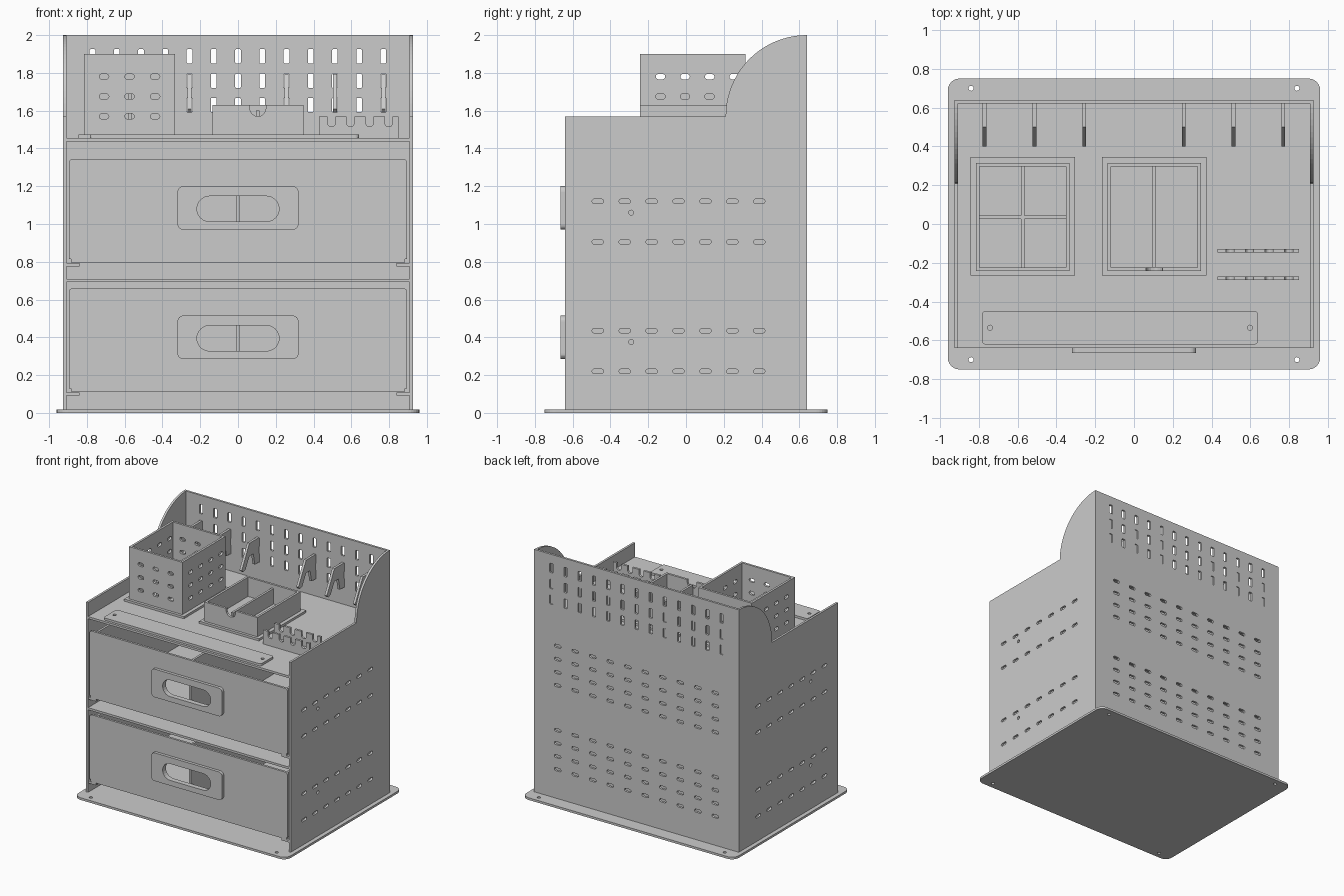
import bpy
from math import pi, cos, sin
from mathutils import Matrix

cube = bpy.data.objects.get("Cube")
if cube:
    bpy.data.objects.remove(cube, do_unlink=True)

T = 0.018  # sheet thickness

grey = bpy.data.materials.new("light grey")
grey.use_nodes = True
colour = (0.6, 0.6, 0.6, 1)
grey.diffuse_color = colour
grey.node_tree.nodes["Principled BSDF"].inputs["Base Color"].default_value = colour

# Sheet planes: columns are the directions of outline u, outline v and thickness
PLANES = {
    "XY": ((1, 0, 0), (0, 1, 0), (0, 0, 1)),
    "XZ": ((1, 0, 0), (0, 0, 1), (0, -1, 0)),
    "YZ": ((0, 1, 0), (0, 0, 1), (1, 0, 0)),
}


def rect(u0, u1, v0, v1):
    return [(u0, v0), (u1, v0), (u1, v1), (u0, v1)]


def rounded(u, v, w, h, r, steps=6):
    """Rounded rectangle about a centre; also makes pills and circles."""
    pts = []
    for k, (su, sv) in enumerate([(1, 1), (-1, 1), (-1, -1), (1, -1)]):
        for i in range(steps + 1):
            a = (k + i / steps) * pi / 2
            p = (u + su * (w / 2 - r) + r * cos(a), v + sv * (h / 2 - r) + r * sin(a))
            if not pts or abs(p[0] - pts[-1][0]) + abs(p[1] - pts[-1][1]) > 1e-5:
                pts.append(p)
    if abs(pts[0][0] - pts[-1][0]) + abs(pts[0][1] - pts[-1][1]) < 1e-5:
        pts.pop()
    return pts


def pill(u, v, w, h):
    return rounded(u, v, w, h, min(w, h) / 2)


def sheet(name, plane, outline, low, holes=(), t=T):
    """Flat cut sheet whose lower side lies at `low` along its normal axis."""
    cu = bpy.data.curves.new(name, "CURVE")
    cu.dimensions = "2D"
    cu.fill_mode = "BOTH"
    cu.extrude = t / 2
    for loop in [outline, *holes]:
        sp = cu.splines.new("POLY")
        sp.points.add(len(loop) - 1)
        for pt, (u, v) in zip(sp.points, loop):
            pt.co = (u, v, 0, 1)
        sp.use_cyclic_u = True
    tmp = bpy.data.objects.new(name + " outline", cu)
    bpy.context.collection.objects.link(tmp)
    bpy.context.view_layer.update()
    mesh = bpy.data.meshes.new_from_object(tmp.evaluated_get(bpy.context.evaluated_depsgraph_get()))
    bpy.data.objects.remove(tmp, do_unlink=True)
    m = Matrix(PLANES[plane]).transposed().to_4x4()
    axis = {"XY": 2, "XZ": 1, "YZ": 0}[plane]
    m[axis][3] = low + t / 2
    mesh.transform(m)
    mesh.materials.clear()
    mesh.materials.append(grey)
    for p in mesh.polygons:
        p.use_smooth = False
        p.material_index = 0
    mesh.name = name
    ob = bpy.data.objects.new(name, mesh)
    bpy.context.collection.objects.link(ob)
    return ob


def notched(u0, u1, v0, v1, centres, w, depth):
    """Rectangle with round-bottomed notches cut into its top edge."""
    pts = [(u1, v1), (u0, v1), (u0, v0), (u1, v0)]
    pts = [(u0, v1), (u0, v0), (u1, v0), (u1, v1)]
    r = w / 2
    for c in sorted(centres, reverse=True):
        pts.append((c + r, v1))
        pts += [(c + r * cos(a * pi / 8), v1 - depth + r - r * sin(a * pi / 8)) for a in range(9)]
        pts.append((c - r, v1))
    return pts


# Base plate with corner screw holes
sheet("base_plate", "XY", rounded(0, 0, 1.92, 1.5, 0.06), 0,
      [pill(sx * 0.84, sy * 0.7, 0.026, 0.026) for sx in (-1, 1) for sy in (-1, 1)])

# Side panels with a quarter-round rise at the back
side = [(-0.64, T), (0.64, T), (0.64, 2.0)]
side += [(0.64 - 0.43 * sin(i * pi / 40), 1.57 + 0.43 * cos(i * pi / 40)) for i in range(1, 21)]
side.append((-0.64, 1.57))
vents = [pill(-0.467 + 0.1425 * i, z, 0.06, 0.024) for i in range(7) for z in (0.22, 0.435, 0.905, 1.12)]
vents += [pill(-0.29, z, 0.026, 0.026) for z in (0.375, 1.06)]
for name, x in (("left_side_panel", 0.908), ("right_side_panel", -0.926)):
    sheet(name, "YZ", side, x, vents)

# Back panel with pegboard slots above and vents below
slots = [rounded(-0.77 + 0.1283 * i, z, 0.03, 0.076, 0.006, 2) for i in range(13) for z in (1.63, 1.758, 1.888)]
slots += [pill(-0.713 + 0.1585 * i, z + 0.107 * k, 0.06, 0.025)
          for i in range(10) for z in (0.255, 0.943) for k in range(4)]
sheet("back_panel", "XZ", rect(-0.908, 0.908, T, 2.0), 0.622, slots)

# Shelves
for name, z in (("middle_shelf", 0.692), ("top_shelf", 1.437)):
    sheet(name, "XY", rect(-0.908, 0.908, -0.64, 0.622), z)

# Drawers on side rails
for label, z in (("lower", 0.115), ("upper", 0.80)):
    for s, u0, u1 in (("left", 0.84, 0.908), ("right", -0.908, -0.84)):
        sheet(f"{label}_{s}_rail", "XY", rect(u0, u1, -0.635, 0.6), z - 0.024)
    sheet(f"{label}_drawer_bottom", "XY", rect(-0.885, 0.885, -0.64, 0.56), z - 0.003)
    grip = pill(0, z + 0.28, 0.435, 0.135)
    low, top = z + 0.015, z + 0.545
    front = [(-0.895, low), (0.895, low)]
    front += [p for p in rounded(0, z + 0.28, 1.79, 0.53, 0.02) if p[1] > z + 0.28]
    sheet(f"{label}_drawer_front", "XZ", front, -0.64, [grip])
    sheet(f"{label}_handle", "XZ", rounded(0, z + 0.285, 0.64, 0.23, 0.03), -0.664, [grip], 0.024)
    sheet(f"{label}_drawer_back", "XZ", rect(-0.87, 0.87, low, top - 0.02), 0.53)
    for part, x in (("left_wall", 0.852), ("right_wall", -0.87), ("divider", -T / 2)):
        sheet(f"{label}_drawer_{part}", "YZ", rect(-0.622, 0.53, low, top - 0.02), x)

# Cover strip along the front of the top shelf
sheet("front_strip", "XY", rounded(-0.072, -0.535, 1.425, 0.172, 0.02), 1.455,
      [pill(x, -0.535, 0.026, 0.026) for x in (-0.742, 0.597)])


def open_box(name, cx, top, front, back, side_holes, divider_top):
    """Open box on a wider foot plate, with a lengthwise divider."""
    z0, half, y0, y1 = 1.473, 0.241, -0.243, 0.315
    sheet(name + "_foot", "XY", rect(cx - 0.27, cx + 0.27, -0.265, 0.345), 1.455)
    sheet(name + "_front", "XZ", front[0], y0, front[1])
    sheet(name + "_back", "XZ", back[0], y1 - T, back[1])
    for s, x in (("left", cx + half - T), ("right", cx - half)):
        sheet(f"{name}_{s}_wall", "YZ", rect(y0 + T, y1 - T, z0, top), x, side_holes)
    sheet(name + "_divider", "YZ", rect(y0 + T, y1 - T, z0, divider_top), cx - T / 2)


# Pen box with rows of holes and a cross divider
rows = (1.57, 1.675, 1.78)
wall = (rect(-0.815, -0.333, 1.473, 1.9), [pill(-0.574 + 0.135 * i, z, 0.05, 0.028) for i in (-1, 0, 1) for z in rows])
open_box("pen_box", -0.574, 1.9, wall, wall,
         [pill(-0.135 + 0.13 * i, z, 0.05, 0.028) for i in range(4) for z in rows], 1.72)
sheet("pen_box_cross_divider", "XZ", rect(-0.797, -0.351, 1.473, 1.72), 0.027)

# Low tray with a finger notch at the front
open_box("tray", 0.105, 1.63,
         (notched(-0.136, 0.346, 1.473, 1.63, [0.105], 0.085, 0.06), []),
         (rect(-0.136, 0.346, 1.473, 1.63), []), [], 1.6)

# Tool rack: two notched combs
for name, y in (("front_comb", -0.289), ("rear_comb", -0.147)):
    sheet(name, "XZ", notched(0.43, 0.85, 1.455, 1.57, [0.495, 0.595, 0.697, 0.798], 0.042, 0.055), y)

# Hooks plugged into the pegboard
hook = [(0.636, 1.795), (0.5, 1.795), (0.4, 1.61), (0.42, 1.59), (0.45, 1.6),
        (0.5, 1.69), (0.55, 1.69), (0.57, 1.595), (0.636, 1.595), (0.636, 1.665),
        (0.621, 1.67), (0.621, 1.72), (0.636, 1.722)]
for i in (0, 2, 4, 8, 10, 12):
    sheet(f"hook_{i // 2 + 1}", "YZ", hook, -0.77 + 0.1283 * i - 0.01, t=0.02)
